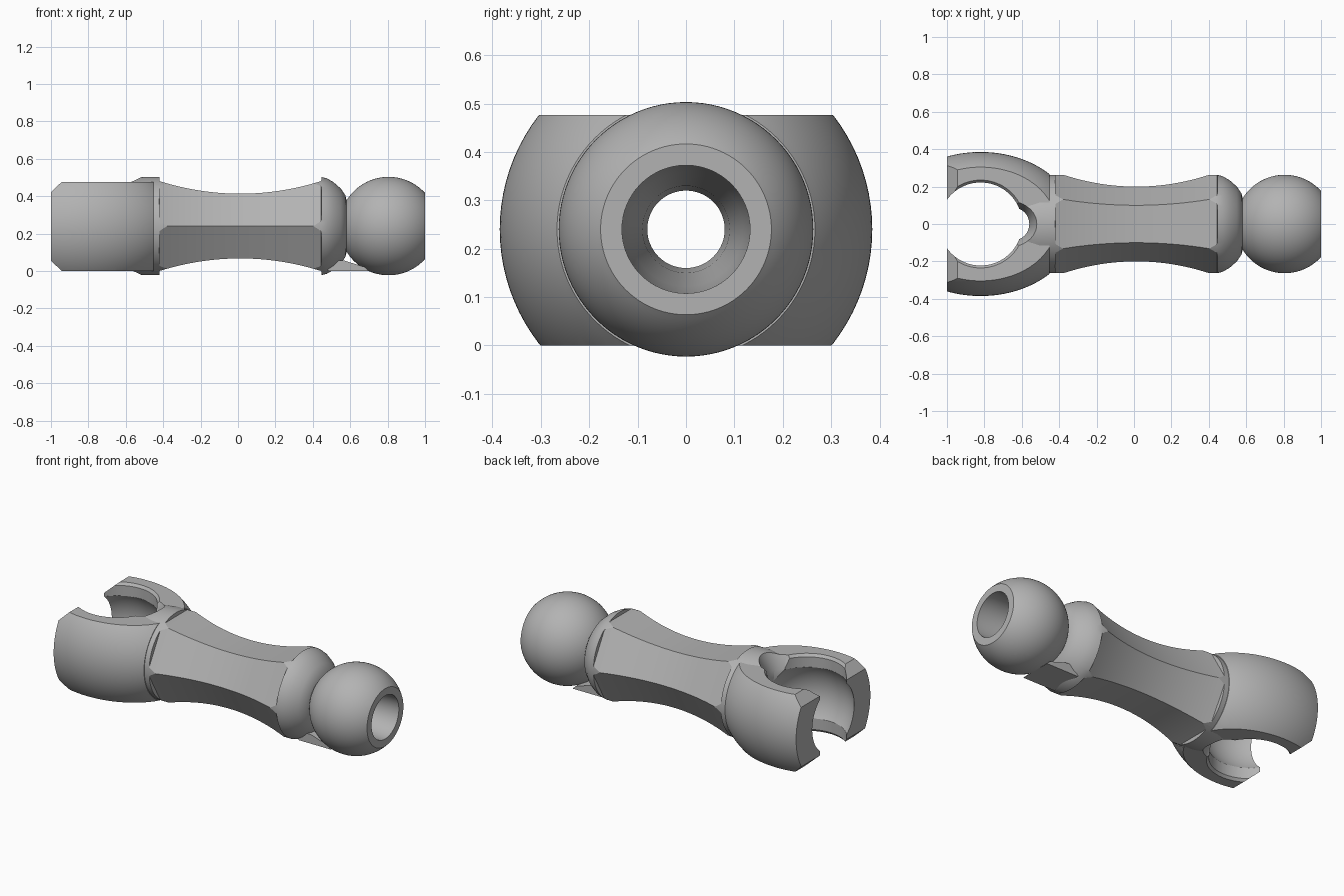
import bpy, math
from mathutils import Matrix, Vector

AXIS = 0.24                       # height of the long axis
SEG = 96

cube = bpy.data.objects.get("Cube")
if cube:
    bpy.data.objects.remove(cube, do_unlink=True)

grey = bpy.data.materials.new("plain_grey")
grey.use_nodes = True
COLOUR = (0.45, 0.45, 0.45, 1)
grey.diffuse_color = COLOUR
grey.node_tree.nodes["Principled BSDF"].inputs["Base Color"].default_value = COLOUR


def loft(name, rings):
    """Closed skin through equal-length rings of points, capped at both ends."""
    n = len(rings[0])
    verts = [p for ring in rings for p in ring]
    faces = [(i * n + j, i * n + (j + 1) % n, (i + 1) * n + (j + 1) % n, (i + 1) * n + j)
             for i in range(len(rings) - 1) for j in range(n)]
    faces += [tuple(reversed(range(n))), tuple(range(len(verts) - n, len(verts)))]
    mesh = bpy.data.meshes.new(name)
    mesh.from_pydata(verts, [], faces)
    mesh.materials.append(grey)
    ob = bpy.data.objects.new(name, mesh)
    bpy.context.collection.objects.link(ob)
    return ob


def turned(name, profile, sides=SEG):
    """Solid turned about the long axis from (x, radius) pairs."""
    turns = [2 * math.pi * j / sides for j in range(sides)]
    return loft(name, [[(x, r * math.cos(t), AXIS + r * math.sin(t)) for t in turns]
                       for x, r in profile])


def upright(name, cx, profile, rx=1, ry=1):
    """Vertical solid from (z, radius) pairs, optionally elliptical."""
    turns = [2 * math.pi * j / SEG for j in range(SEG)]
    return loft(name, [[(cx + rx * r * math.cos(t), ry * r * math.sin(t), z) for t in turns]
                       for z, r in profile])


def slab(name, outline, half):
    """Side outline (x, z) extruded across y."""
    return loft(name, [[(x, y, z) for x, z in outline] for y in (half, -half)])


def combine(target, tool, operation):
    """Boolean, applied at once; the tool is then removed."""
    tool.hide_render = True
    mod = target.modifiers.new(operation.lower(), 'BOOLEAN')
    mod.operation, mod.solver, mod.object = operation, 'EXACT', tool
    bpy.context.view_layer.update()
    deps = bpy.context.evaluated_depsgraph_get()
    mesh = bpy.data.meshes.new_from_object(target.evaluated_get(deps))
    target.modifiers.clear()
    target.data = mesh
    bpy.data.objects.remove(tool, do_unlink=True)


def arc(cx, rx, ry, start, end, steps):
    xs = [start + (end - start) * i / steps for i in range(steps + 1)]
    return [(x, ry * math.sqrt(max(0.0, 1 - ((x - cx) / rx) ** 2))) for x in xs]


# Arm: round bar with a rounded shoulder at the ball end
arm = turned("connector_arm", [(-0.66, 0.242), (-0.5, 0.263), (0.445, 0.263), (0.475, 0.255),
                               (0.51, 0.235), (0.55, 0.2), (0.574, 0.165), (0.584, 0.125),
                               (0.64, 0.12)])

# Hexagonal waist that narrows towards the middle
waist = [(-0.8, 0.4), (-0.425, 0.4)]
for i in range(33):
    x = -0.42 + 0.865 * i / 32
    waist.append((x, (0.173 + 0.36 * (x - 0.012) ** 2) / math.cos(math.pi / 6)))
waist += [(0.45, 0.4), (0.8, 0.4)]
combine(arm, turned("hex_waist", waist, 6), 'INTERSECT')

# Socket: bulged shell with flat top and bottom and chamfered jaw ends
socket = turned("socket_shell", arc(-0.82, 0.51, 0.385, -1, -0.452, 32))
side = [(-1, 0.055), (-1, 0.42), (-0.943, 0.476), (-0.3, 0.476), (-0.3, 0), (-0.943, 0)]
combine(socket, slab("socket_limits", side, 0.6), 'INTERSECT')
combine(arm, socket, 'UNION')

# Socket cavity, its vertical opening, and the relief slot behind it
R = 0.272
ball_space = []
for i in range(1, 40):
    a = math.pi * i / 40
    ball_space.append((-0.82 - R * math.cos(a), R * math.sin(a)))
combine(arm, turned("cavity_cutter", ball_space), 'DIFFERENCE')
combine(arm, upright("opening_cutter", -0.82, [(-0.1, 0.24), (0, 0.235), (0.015, 0.222), (0.46, 0.222),
                                               (0.476, 0.235), (0.6, 0.24)]), 'DIFFERENCE')
combine(arm, upright("slot_cutter", -0.64, [(-0.1, 1.9), (0.08, 1), (0.4, 1), (0.58, 1.9)],
                     0.08, 0.085), 'DIFFERENCE')

# Ball with a flat end
ball = []
for i in range(1, 49):
    a = math.pi - (math.pi - math.acos(0.195 / 0.263)) * i / 48
    ball.append((0.805 + 0.263 * math.cos(a), 0.263 * math.sin(a)))
combine(arm, turned("ball", ball), 'UNION')

# Small web under the ball neck
combine(arm, slab("neck_web", [(0.48, 0), (0.48, 0.06), (0.57, 0.055), (0.68, 0.02), (0.7, 0)], 0.1),
        'UNION')

# Flat underside
combine(arm, slab("floor_cutter", [(-2, -1), (-2, 0), (2, 0), (2, -1)], 1), 'DIFFERENCE')

# Through bore, flared at the ball end
combine(arm, turned("bore_cutter", [(-1.2, 0.08), (0.5, 0.08), (0.62, 0.09), (0.8, 0.118),
                                    (0.95, 0.132), (1.1, 0.133)], 64), 'DIFFERENCE')

# Smooth shading with crisp edges
bpy.ops.object.select_all(action='DESELECT')
arm.select_set(True)
bpy.context.view_layer.objects.active = arm
bpy.ops.object.shade_smooth_by_angle(angle=math.radians(25))
